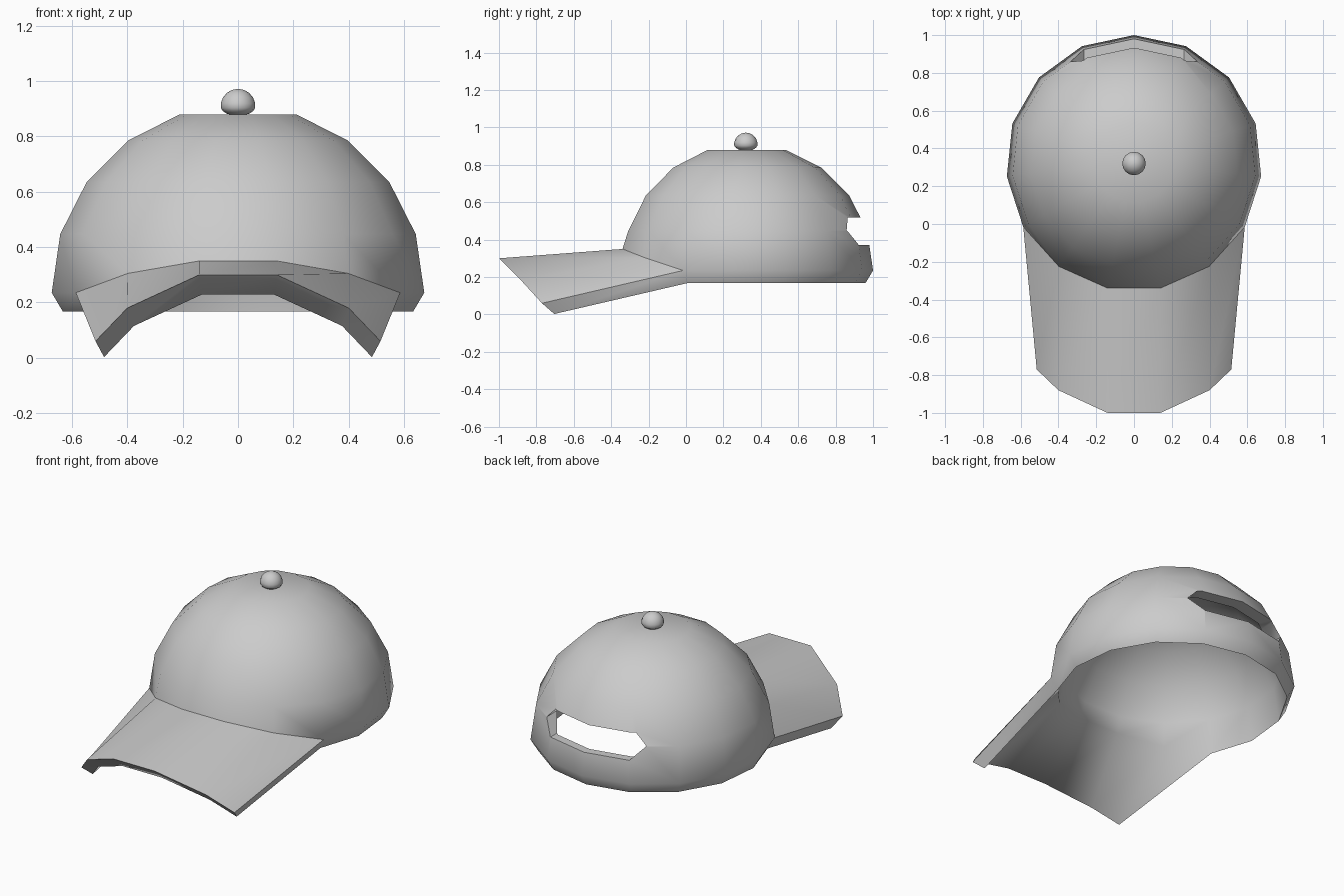
import bpy, bmesh, math

if "Cube" in bpy.data.objects:
    bpy.data.objects.remove(bpy.data.objects["Cube"])

N, CY = 15, 0.323          # crown sides and crown centre
BRIM = range(5, 11)        # front columns that carry the brim


def link(name, bm):
    bmesh.ops.recalc_face_normals(bm, faces=bm.faces)
    me = bpy.data.meshes.new(name)
    bm.to_mesh(me)
    bm.free()
    ob = bpy.data.objects.new(name, me)
    bpy.context.collection.objects.link(ob)
    return ob


def ring(bm, r, z, lift=False):
    verts = []
    for k in range(N):
        a = math.tau * k / N
        up = {7: 0.115, 6: 0.07}.get(min(k, N - k), 0) if lift else 0
        verts.append(bm.verts.new((r * math.sin(a), CY + r * math.cos(a), z + up)))
    return verts


def lining(bm, verts):
    # inner skin: slightly smaller copy, moved down
    s = 0.94
    return [bm.verts.new((v.co.x * s, CY + (v.co.y - CY) * s, v.co.z * s - 0.054)) for v in verts]


def bridge(bm, a, b, cols):
    for k in cols:
        j = (k + 1) % len(a)
        bm.faces.new((a[k], a[j], b[j], b[k]))


# Crown: outer shell, rim and inner shell
bm = bmesh.new()
outer = [ring(bm, 0.677, 0.235, True)]
outer += [ring(bm, r, z) for r, z in ((0.646, 0.447), (0.55, 0.635), (0.4, 0.785), (0.211, 0.88))]
inner = [lining(bm, r) for r in outer]
for shell in (outer, inner):
    for a, b in zip(shell, shell[1:]):
        bridge(bm, a, b, range(N))
    bm.faces.new(shell[-1])
bridge(bm, outer[0], inner[0], [k for k in range(N) if not 5 <= k < 10])

# Brim: top, underside, front edge and two side edges
half = [(0.515, -0.77, 0.06), (0.4, -0.88, 0.18), (0.14, -1.0, 0.3)]
top = [bm.verts.new(p) for p in half + [(-x, y, z) for x, y, z in reversed(half)]]
low = lining(bm, top)
root_top = [outer[0][k] for k in BRIM]
root_low = [inner[0][k] for k in BRIM]
for a, b in ((root_top, top), (root_low, low), (top, low)):
    bridge(bm, a, b, range(5))
for i in (0, 5):
    bm.faces.new((root_top[i], top[i], low[i], root_low[i]))

# Remember edges that must be creased (brim seam, sides) or soft (lining seam)
crease = [(a.co + b.co) / 2 for a, b in zip(root_top, root_top[1:])]
crease += [(a[i].co + b[i].co) / 2 for i in (0, 5) for a, b in ((root_top, top), (root_low, low))]
soft = [(a.co + b.co) / 2 for a, b in zip(root_low, root_low[1:])]
cap = link("cap_shell", bm)

# Rear opening: six-sided slot cut through the back
bm = bmesh.new()
slot = [(-0.335, 0.45), (-0.265, 0.37), (0.265, 0.37), (0.335, 0.45), (0.27, 0.517), (-0.27, 0.517)]
near = [bm.verts.new((x, 0.55, z)) for x, z in slot]
far = [bm.verts.new((x, 1.2, z)) for x, z in slot]
bridge(bm, near, far, range(6))
bm.faces.new(near)
bm.faces.new(far)
cutter = link("slot_cutter", bm)
cutter.hide_render = True

bpy.ops.object.select_all(action='DESELECT')
cap.select_set(True)
bpy.context.view_layer.objects.active = cap
mod = cap.modifiers.new("slot", 'BOOLEAN')
mod.operation, mod.solver, mod.object = 'DIFFERENCE', 'EXACT', cutter
bpy.ops.object.modifier_apply(modifier=mod.name)
bpy.data.objects.remove(cutter)
bpy.ops.object.shade_smooth_by_angle(angle=math.radians(48))
for e in cap.data.edges:
    a, b = (cap.data.vertices[i].co for i in e.vertices)
    mid = (a + b) / 2
    if any((mid - p).length < 0.002 for p in crease):
        e.use_edge_sharp = True
    elif any((mid - p).length < 0.002 for p in soft):
        e.use_edge_sharp = False

# Button on the crown, with a flattened underside
bpy.ops.mesh.primitive_uv_sphere_add(segments=16, ring_count=9, radius=0.063, location=(0, CY - 0.003, 0.909))
button = bpy.context.object
button.name = "top_button"
for v in button.data.vertices:
    if v.co.z < 0:
        v.co.z *= 0.55
bpy.ops.object.shade_smooth()
